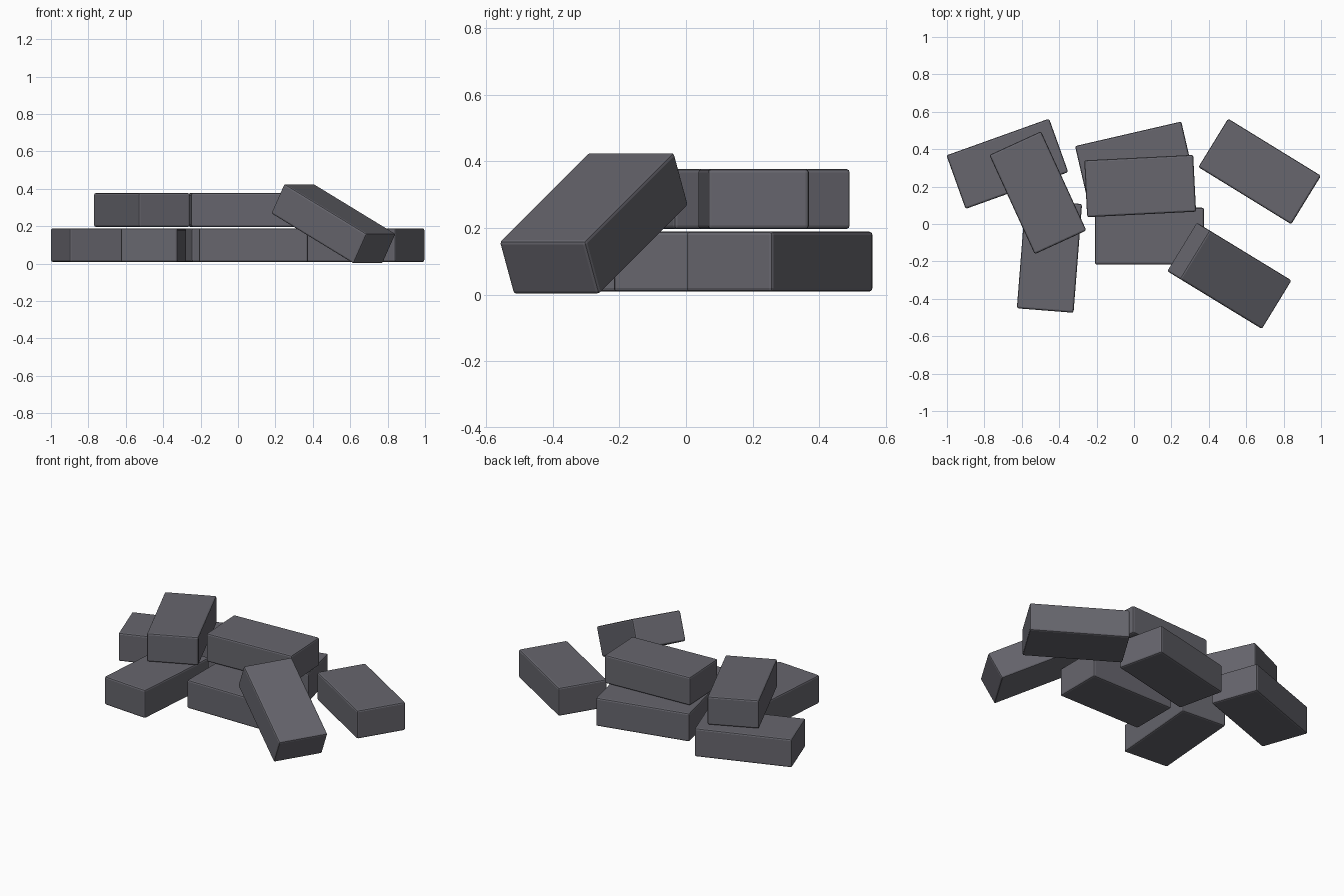
import bpy
from math import radians

if "Cube" in bpy.data.objects:
    bpy.data.objects.remove(bpy.data.objects["Cube"])

SIZE = (0.583, 0.304, 0.18)

# Dark grey with a hint of violet
mat = bpy.data.materials.new("dark_brick")
mat.diffuse_color = (0.135, 0.133, 0.155, 1)
mat.use_nodes = True
mat.node_tree.nodes["Principled BSDF"].inputs["Base Color"].default_value = mat.diffuse_color


def brick(name, x, y, z, yaw, pitch=0):
    """One brick with narrow bevelled edges; angles in degrees."""
    bpy.ops.mesh.primitive_cube_add(size=1)
    ob = bpy.context.object
    ob.name = name
    ob.scale = SIZE
    bpy.ops.object.transform_apply(location=False, rotation=False, scale=True)
    ob.location = (x, y, z)
    ob.rotation_euler = (0, radians(pitch), radians(yaw))
    ob.data.materials.append(mat)
    bevel = ob.modifiers.new("edge_bevel", 'BEVEL')
    bevel.width = 0.01
    bevel.segments = 2
    return ob


# Bottom layer lying on the ground
LOW = 0.099
for name, x, y, yaw in [
    ("brick_right_back", 0.672, 0.281, -31.6),
    ("brick_left_back", -0.677, 0.322, 19.7),
    ("brick_left_front", -0.452, -0.172, 85.5),
    ("brick_centre_front", 0.083, -0.065, 0),
    ("brick_centre_back", 0.003, 0.334, 13),
]:
    brick(name, x, y, LOW, yaw)

# Upper layer
HIGH = 0.287
brick("brick_upper_left", -0.514, 0.167, HIGH, -65.4)
brick("brick_upper_centre", 0.033, 0.203, HIGH, 2.9)

# Leaning brick
brick("brick_leaning", 0.51, -0.277, 0.214, -31.4, 27.5)
